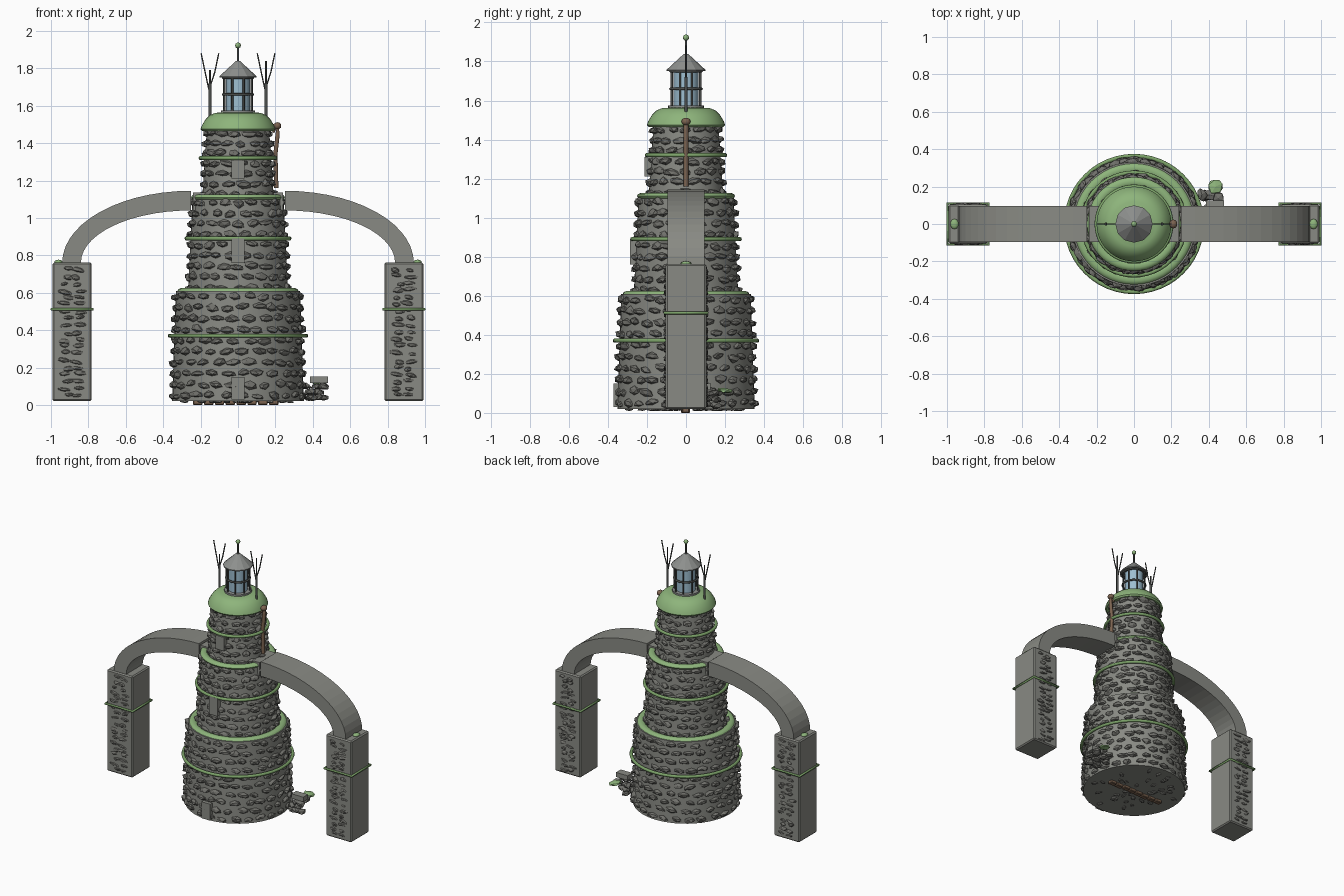
import bpy, bmesh, math, random
from mathutils import Matrix, Vector

random.seed(7)
if "Cube" in bpy.data.objects:
    bpy.data.objects.remove(bpy.data.objects["Cube"], do_unlink=True)


def material(name, *rgb):
    m = bpy.data.materials.new(name)
    m.use_nodes = True
    m.diffuse_color = (*rgb, 1)
    m.node_tree.nodes["Principled BSDF"].inputs["Base Color"].default_value = (*rgb, 1)
    return m


MORTAR = material("wall grey", 0.25, 0.255, 0.23)
STONE = material("rough stone", 0.165, 0.165, 0.15)
MOSS = material("moss green", 0.27, 0.46, 0.2)
BAND = material("band green", 0.2, 0.36, 0.14)
METAL = material("dark metal", 0.075, 0.08, 0.075)
ROOF = material("roof grey", 0.27, 0.28, 0.27)
GLASS = material("lantern glass", 0.34, 0.52, 0.64)
WOOD = material("old wood", 0.2, 0.125, 0.08)


def finish(name, bm, mat, smooth=False):
    bmesh.ops.recalc_face_normals(bm, faces=bm.faces)
    me = bpy.data.meshes.new(name)
    bm.to_mesh(me)
    bm.free()
    me.materials.append(mat)
    ob = bpy.data.objects.new(name, me)
    bpy.context.collection.objects.link(ob)
    if smooth:
        bpy.ops.object.select_all(action="DESELECT")
        ob.select_set(True)
        bpy.context.view_layer.objects.active = ob
        bpy.ops.object.shade_smooth_by_angle(angle=math.radians(40))
    return ob


def lathe(name, profile, mat, steps=48, smooth=True):
    bm = bmesh.new()
    vs = [bm.verts.new((r, 0, z)) for r, z in profile]
    es = [bm.edges.new(pair) for pair in zip(vs, vs[1:])]
    bmesh.ops.spin(bm, geom=vs + es, cent=(0, 0, 0), axis=(0, 0, 1),
                   angle=math.tau, steps=steps, use_duplicate=False)
    bmesh.ops.remove_doubles(bm, verts=bm.verts, dist=1e-5)
    return finish(name, bm, mat, smooth)


def ring(name, radius, thick, z, mat, squash=1):
    profile = [(radius + thick * math.cos(a), z + squash * thick * math.sin(a))
               for a in (math.tau * i / 10 for i in range(11))]
    return lathe(name, profile, mat)


def box(name, lo, hi, mat, bevel=0):
    bm = bmesh.new()
    lo, hi = Vector(lo), Vector(hi)
    bmesh.ops.create_cube(bm, size=1, matrix=Matrix.Translation((lo + hi) / 2)
                          @ Matrix.Diagonal((*(hi - lo), 1)))
    if bevel:
        bmesh.ops.bevel(bm, geom=bm.edges[:], offset=bevel, segments=1, affect="EDGES")
    return finish(name, bm, mat)


def tube(name, points, radius, mat, closed=False):
    cu = bpy.data.curves.new(name, "CURVE")
    cu.dimensions = "3D"
    cu.bevel_depth = radius
    cu.bevel_resolution = 1
    cu.use_fill_caps = True
    sp = cu.splines.new("POLY")
    sp.points.add(len(points) - 1)
    for p, co in zip(sp.points, points):
        p.co = (*co, 1)
    sp.use_cyclic_u = closed
    cu.materials.append(mat)
    ob = bpy.data.objects.new(name, cu)
    bpy.context.collection.objects.link(ob)
    return ob


def ball(name, loc, size, mat, smooth=True):
    bm = bmesh.new()
    bmesh.ops.create_icosphere(bm, subdivisions=2, radius=1,
                               matrix=Matrix.Translation(loc) @ Matrix.Diagonal((*size, 1)))
    return finish(name, bm, mat, smooth)


def add_stone(bm, loc, angle, size, jitter=0.2):
    # local x runs along the wall, local y points out of it
    mat = (Matrix.Translation(loc) @ Matrix.Rotation(angle, 4, "Z")
           @ Matrix.Rotation(random.uniform(-0.2, 0.2), 4, "Y") @ Matrix.Diagonal((*size, 1)))
    new = bmesh.ops.create_icosphere(bm, subdivisions=1, radius=1)["verts"]
    for v in new:
        v.co *= random.uniform(1 - jitter, 1 + jitter)
        v.co = mat @ v.co


# Three tapering tiers, each covered in rows of stones
tiers = [("lower", 0.02, 0.61, 0.352, 0.332, 10, 25),
         ("middle", 0.6, 1.11, 0.268, 0.243, 9, 20),
         ("upper", 1.1, 1.48, 0.192, 0.166, 7, 15)]
for label, z0, z1, r0, r1, rows, count in tiers:
    lathe(label + "_tier", [(0, z0), (r0, z0), (r1, z1), (0, z1)], MORTAR)
    bm = bmesh.new()
    for row in range(rows):
        t = (row + 0.5) / rows
        r = r0 + (r1 - r0) * t
        for i in range(count):
            a = math.tau * (i + 0.5 * (row % 2) + random.uniform(-0.15, 0.15)) / count
            z = z0 + (z1 - z0) * t + random.uniform(-0.007, 0.007)
            size = (random.uniform(0.032, 0.047), random.uniform(0.018, 0.027),
                    random.uniform(0.016, 0.023))
            add_stone(bm, (r * math.cos(a), r * math.sin(a), z), a - math.pi / 2, size)
    finish(label + "_tier_stones", bm, STONE)

# Flat slabs on the front of each tier
for label, z0, z1, depth in [("lower", 0.03, 0.15, 0.372), ("middle", 0.76, 0.89, 0.286),
                             ("upper", 1.21, 1.31, 0.212)]:
    box(label + "_front_slab", (-0.035, -depth, z0), (0.035, -depth + 0.06, z1), MORTAR)

# Green bands and mossy ledges
for label, r, z in [("lower", 0.364, 0.37), ("middle", 0.275, 0.89), ("upper", 0.2, 1.32)]:
    ring(label + "_band", r, 0.011, z, BAND)
ring("lower_moss_ledge", 0.297, 0.028, 0.607, MOSS, 0.65)
ring("middle_moss_ledge", 0.225, 0.026, 1.11, MOSS, 0.65)
lathe("moss_dome", [(0, 1.465), (0.192, 1.465), (0.2, 1.475), (0.193, 1.495), (0.175, 1.525),
                    (0.15, 1.55), (0.12, 1.562), (0, 1.566)], MOSS)

# Lantern room
lathe("lantern_base", [(0, 1.555), (0.092, 1.555), (0.092, 1.575), (0, 1.575)], ROOF, 24)
lathe("lantern_glass", [(0, 1.575), (0.064, 1.575), (0.064, 1.755), (0, 1.755)], GLASS, 16)
for i in range(8):
    a = math.tau * (i + 0.5) / 8
    x, y = 0.079 * math.cos(a), 0.079 * math.sin(a)
    tube("lantern_post", [(x, y, 1.57), (x, y, 1.76)], 0.006, METAL)
for z in (1.66, 1.75):
    ring("lantern_rail", 0.079, 0.007, z, METAL)
lathe("lantern_roof", [(0, 1.75), (0.1, 1.75), (0.1, 1.757), (0.012, 1.838), (0, 1.838)],
      ROOF, 12, False)
tube("spire", [(0, 0, 1.83), (0, 0, 1.92)], 0.006, METAL)
ball("spire_ball", (0, 0, 1.922), (0.016, 0.016, 0.016), MOSS)

# Bare trees beside the lantern
for label, s, top in [("left", 1, 1.84), ("right", -1, 1.79)]:
    x = 0.15 * s
    tube(label + "_tree_trunk", [(x, 0, 1.5), (x, 0, 1.72)], 0.009, METAL)
    tube(label + "_tree_shoot", [(x, 0, 1.71), (x, 0, top)], 0.005, METAL)
    for d in (-1, 1):
        tube(label + "_tree_branch", [(x, 0, 1.68 + 0.02 * d), (x + d * 0.026, 0, 1.78),
                                      (x + d * 0.047, 0, 1.88)], 0.004, METAL)

# Wooden pole leaning on the upper tier
tube("wooden_pole", [(0.185, 0, 1.46), (0.21, 0, 1.49), (0.212, 0, 1.45),
                     (0.2, 0, 1.34), (0.205, 0, 1.16)], 0.013, WOOD)
ball("wooden_pole_knob", (0.21, 0, 1.492), (0.022, 0.024, 0.02), WOOD)

# Arms and pillars on both sides
for label, s in [("left", 1), ("right", -1)]:
    n = 14
    bm = bmesh.new()
    sections = []
    for i in range(n + 1):
        a = math.pi / 2 * (1 - i / n)
        sections.append([bm.verts.new((s * (0.25 + w * math.cos(a)), y, 0.76 + h * math.sin(a)))
                         for w, h, y in [(0.69, 0.385, -0.095), (0.69, 0.385, 0.095),
                                         (0.59, 0.28, 0.095), (0.59, 0.28, -0.095)]])
    for p, q in zip(sections, sections[1:]):
        for k in range(4):
            bm.faces.new((p[k], p[k - 1], q[k - 1], q[k]))
    bm.faces.new(sections[0])
    bm.faces.new(sections[-1])
    finish(label + "_arch", bm, MORTAR)
    xs = sorted((s * 0.15, s * 0.24))
    box(label + "_arch_socket", (xs[0], -0.095, 1.04), (xs[1], 0.095, 1.137), MORTAR)

    c = s * 0.887
    box(label + "_pillar", (c - 0.104, -0.104, 0.02), (c + 0.104, 0.104, 0.762), MORTAR, 0.008)
    bm = bmesh.new()
    for face in (-1, 1):
        for row in range(19):
            for d in (-0.03, 0.032):
                z = 0.05 + row * 0.0375 + random.uniform(-0.01, 0.01)
                add_stone(bm, (c + d + random.uniform(-0.015, 0.015), face * 0.1, z), 0,
                          (random.uniform(0.025, 0.045), 0.015, random.uniform(0.01, 0.018)))
    finish(label + "_pillar_stones", bm, STONE)
    e = 0.11
    tube(label + "_pillar_band", [(c - e, -e, 0.512), (c + e, -e, 0.512),
                                  (c + e, e, 0.512), (c - e, e, 0.512)], 0.008, BAND, True)
    ball(label + "_pillar_moss", (s * 0.96, 0, 0.765), (0.022, 0.028, 0.012), MOSS)

# Rubble beside the tower
bm = bmesh.new()
for i in range(14):
    add_stone(bm, (random.uniform(0.36, 0.46), random.uniform(0.06, 0.16),
                   0.04 + 0.03 * (i % 3)), random.uniform(0, 3), (0.035, 0.03, 0.018))
finish("rubble", bm, STONE)
box("rubble_slab", (0.385, 0.07, 0.118), (0.48, 0.125, 0.152), MORTAR)
bm = bmesh.new()
add_stone(bm, (0.435, 0.2, 0.115), 0.4, (0.045, 0.043, 0.013), 0.1)
finish("mossy_stone", bm, MOSS)

# Underside pebbles and a broken wooden beam
bm = bmesh.new()
for i in range(40):
    r, a = 0.3 * math.sqrt(random.random()), random.uniform(0, math.tau)
    add_stone(bm, (r * math.cos(a), r * math.sin(a), 0.018), a, (0.026, 0.016, 0.008))
finish("underside_pebbles", bm, STONE)
for i in range(8):
    x = -0.24 + i * 0.058
    y = random.uniform(-0.008, 0.008)
    box("underside_beam", (x, y - 0.018, 0), (x + 0.05, y + 0.018, 0.03), WOOD, 0.004)
